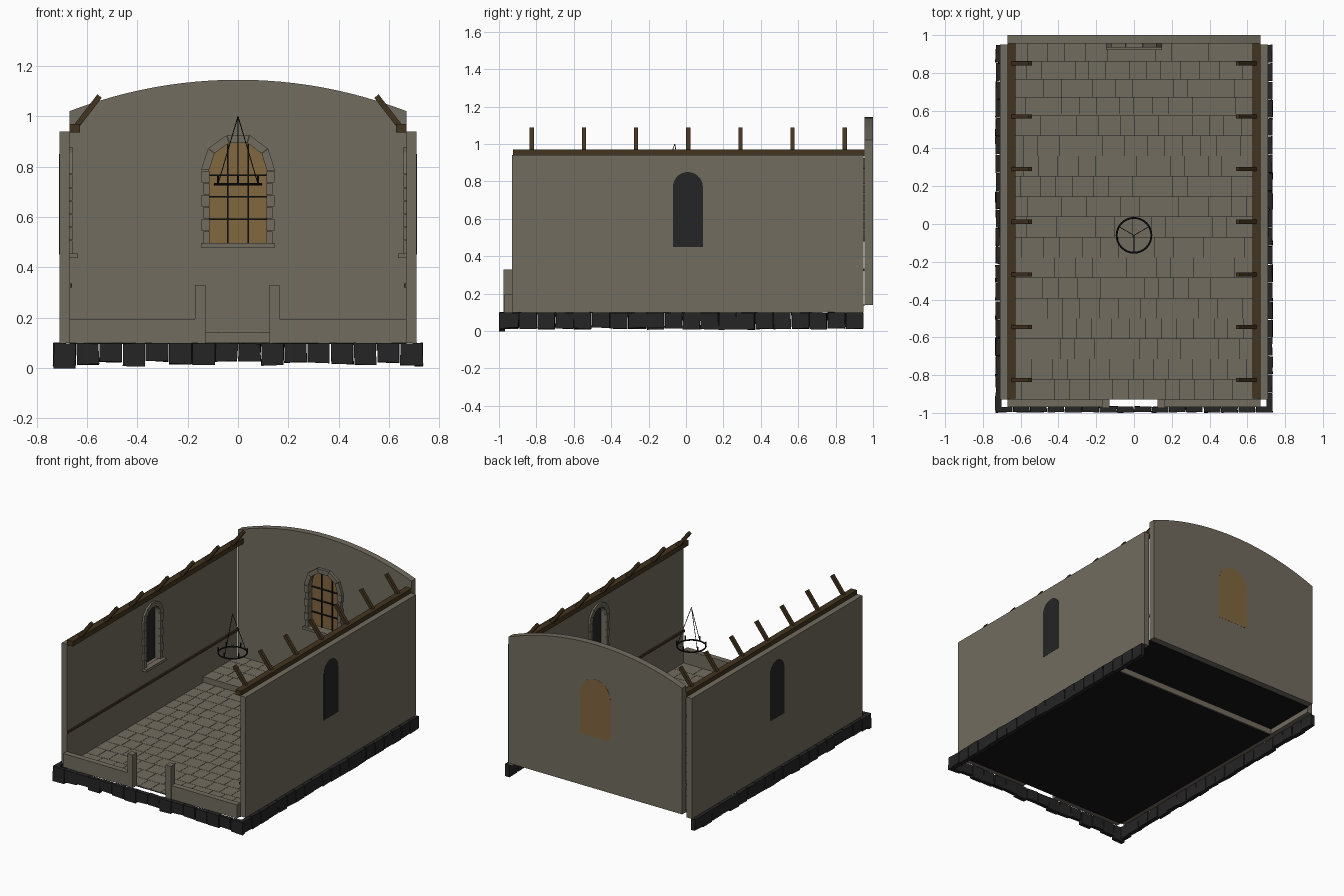
import bpy, bmesh, math, random
from mathutils import Vector, Matrix

random.seed(4)
cube = bpy.data.objects.get("Cube")
if cube:
    bpy.data.objects.remove(cube, do_unlink=True)


def material(name, r, g, b):
    m = bpy.data.materials.new(name)
    m.use_nodes = True
    m.diffuse_color = (r, g, b, 1)
    m.node_tree.nodes["Principled BSDF"].inputs["Base Color"].default_value = (r, g, b, 1)
    return m


STONE = material("grey stone", 0.165, 0.15, 0.115)
DARK = material("dark stone", 0.018, 0.018, 0.018)
WOOD = material("dark wood", 0.055, 0.034, 0.014)
AMBER = material("amber glass", 0.22, 0.135, 0.05)
IRON = material("black iron", 0.008, 0.008, 0.008)


def finish(name, bm, mat):
    bmesh.ops.recalc_face_normals(bm, faces=bm.faces[:])
    mesh = bpy.data.meshes.new(name)
    bm.to_mesh(mesh)
    bm.free()
    mesh.materials.append(mat)
    obj = bpy.data.objects.new(name, mesh)
    bpy.context.collection.objects.link(obj)
    return obj


def add_box(bm, lo, hi, jitter=0.0):
    lo, hi = Vector(lo), Vector(hi)
    verts = bmesh.ops.create_cube(bm, size=1)["verts"]
    for v in verts:
        v.co = (lo + hi) / 2 + v.co * (hi - lo)
        v.co += Vector([random.uniform(-jitter, jitter) for _ in range(3)])


def boxes(name, mat, *pairs):
    bm = bmesh.new()
    for lo, hi in pairs:
        add_box(bm, lo, hi)
    return finish(name, bm, mat)


def add_rod(bm, a, b, r, sides=6):
    a, b = Vector(a), Vector(b)
    turn = (b - a).to_track_quat("Z", "Y").to_matrix().to_4x4()
    bmesh.ops.create_cone(bm, cap_ends=True, segments=sides, radius1=r, radius2=r,
                          depth=(b - a).length, matrix=Matrix.Translation((a + b) / 2) @ turn)


def prisms(name, mat, place, shapes):
    """Each shape is (loops of (u, z), depth start, depth end); inner loops are holes."""
    bm = bmesh.new()
    for loops, d0, d1 in shapes:
        edges = []
        for loop in loops:
            vs = [bm.verts.new((u, z, d0)) for u, z in loop]
            edges += [bm.edges.new((vs[i - 1], vs[i])) for i in range(len(vs))]
        made = bmesh.ops.triangle_fill(bm, use_beauty=True, edges=edges, normal=(0, 0, 1))
        faces = [f for f in made["geom"] if isinstance(f, bmesh.types.BMFace)]
        ext = bmesh.ops.extrude_face_region(bm, geom=faces, use_keep_orig=True)
        for v in ext["geom"]:
            if isinstance(v, bmesh.types.BMVert):
                v.co.z = d1
    for v in bm.verts:
        v.co = place(*v.co)
    return finish(name, bm, mat)


def rect(u0, u1, z0, z1):
    return [(u0, z0), (u1, z0), (u1, z1), (u0, z1)]


def arch(c, r, z0, spring, n=14):
    top = [(c + r * math.cos(math.pi * i / n), spring + r * math.sin(math.pi * i / n))
           for i in range(n + 1)]
    return [(c - r, z0), (c + r, z0)] + top


def window_surround(name, place, c, r, z0, spring, width, depth, sill_depth, stones):
    shapes = [([rect(c - r - width, c + r + width, z0 - 0.018, z0)], -0.005, sill_depth)]
    # Jamb blocks of alternating width
    n = 6
    h = (spring - z0) / n
    for i in range(n):
        w = width * (0.95 if i % 2 else 0.65)
        for s in (-1, 1):
            u = sorted((c + s * (r - 0.004), c + s * (r + w)))
            shapes.append(([rect(*u, z0 + i * h, z0 + (i + 1) * h - 0.002)], -0.005, depth))
    # Flat-edged arch stones
    for i in range(stones):
        a, b = math.pi * i / stones, math.pi * (i + 0.98) / stones
        pts = [(c + q * math.cos(t), spring + q * math.sin(t))
               for q, t in ((r - 0.002, a), (r + width, a), (r + width, b), (r - 0.002, b))]
        shapes.append(([pts], -0.005, depth))
    prisms(name, STONE, place, shapes)


# Side walls with arched windows, mirrored
for side, s in (("left", 1), ("right", -1)):
    def place(u, z, d, s=s):
        return Vector((s * (0.67 - d), u, z))
    opening = arch(0.01, 0.08, 0.45, 0.77)
    prisms(side + "_wall", STONE, place,
           [([rect(-0.93, 0.95, 0.1, 0.94), opening], -0.04, 0)])
    prisms(side + "_window_pane", DARK, place, [([opening], -0.041, -0.034)])
    window_surround(side + "_window_surround", place, 0.01, 0.08, 0.455, 0.77,
                    0.03, 0.013, 0.035, 7)
    prisms(side + "_wall_rail", WOOD, place, [([rect(-0.93, 0.955, 0.32, 0.335)], 0, 0.01)])
    # Roof plate and rafter stubs
    prisms(side + "_roof_plate", WOOD, place, [([rect(-0.925, 0.955, 0.935, 0.97)], 0, 0.043)])
    bm = bmesh.new()
    for i in range(7):
        y = -0.825 + i * 0.279
        box = bmesh.ops.create_cube(bm, size=1)["verts"]
        a, b = Vector((s * 0.65, y, 0.95)), Vector((s * 0.55, y, 1.08))
        turn = (b - a).to_track_quat("Z", "Y").to_matrix()
        for v in box:
            v.co = (a + b) / 2 + turn @ (v.co * Vector((0.022, 0.022, (b - a).length)))
    finish(side + "_rafters", bm, WOOD)


# Back wall with curved top and amber window
def back(u, z, d):
    return Vector((u, 0.955 - d, z))


half, low, peak = 0.67, 1.02, 1.145
rise = peak - low
radius = (half ** 2 + rise ** 2) / (2 * rise)
xs = [half - 2 * half * i / 24 for i in range(25)]
gable = [(-half, 0.14), (half, 0.14)] + \
        [(x, peak - radius + math.sqrt(radius ** 2 - x * x)) for x in xs]
opening = arch(0, 0.117, 0.497, 0.785)
prisms("back_wall", STONE, back, [([gable, opening], -0.045, 0)])
prisms("back_window_glass", AMBER, back, [([opening], -0.046, -0.03)])
window_surround("back_window_surround", back, 0, 0.117, 0.497, 0.785, 0.03, 0.02, 0.034, 5)
bars = [([rect(x - 0.003, x + 0.003, 0.497, 0.89)], -0.03, -0.022) for x in (-0.04, 0.04)]
bars += [([rect(-0.116, 0.116, z - 0.003, z + 0.003)], -0.03, -0.02) for z in (0.59, 0.68, 0.765)]
prisms("back_window_bars", IRON, back, bars)

# Low front wall and gate posts
boxes("front_low_wall", STONE,
      ((-0.67, -0.97, 0.1), (-0.15, -0.93, 0.195)), ((0.15, -0.97, 0.1), (0.67, -0.93, 0.195)))
boxes("gate_posts", STONE,
      ((-0.17, -0.975, 0.1), (-0.13, -0.93, 0.33)), ((0.125, -0.975, 0.1), (0.165, -0.93, 0.33)))


# Paved floor and raised dais
def paving(name, y0, y1, rows, top):
    bm = bmesh.new()
    pitch = (y1 - y0) / rows
    gap = 0.001
    for row in range(rows):
        x, y = -0.67, y0 + row * pitch
        while x < 0.67:
            x2 = x + random.uniform(0.07, 0.13)
            if x2 > 0.62:
                x2 = 0.67
            add_box(bm, (x + gap, y + gap, top - 0.003), (x2 - gap, y + pitch - gap, top))
            x = x2
    finish(name + "_paving", bm, STONE)
    boxes(name + "_bed", IRON, ((-0.67, y0, top - 0.007), (0.67, y1, top - 0.003)))


paving("floor", -0.93, 0.575, 14, 0.102)
paving("dais", 0.575, 0.957, 4, 0.142)
boxes("dais_step", STONE, ((-0.67, 0.573, 0.096), (0.67, 0.583, 0.1415)))

# Rough foundation stones along front and sides
bm = bmesh.new()
step = 1.47 / 16
for i in range(16):
    x = -0.735 + i * step
    z = 0 if i == 0 else random.uniform(0.008, 0.03)
    add_box(bm, (x + 0.002, -0.997, z), (x + step - 0.002, -0.967, 0.098), 0.003)
step = 1.94 / 20
for s in (-1, 1):
    for i in range(20):
        y = -0.99 + i * step
        add_box(bm, (s * 0.703, y + 0.002, random.uniform(0.008, 0.022)),
                (s * 0.733, y + step - 0.002, 0.098), 0.003)
finish("foundation_stones", bm, DARK)

# Hanging ring chandelier
hub = Vector((0, -0.06, 0.73))
bpy.ops.mesh.primitive_torus_add(location=hub, major_radius=0.092, minor_radius=0.005,
                                 major_segments=32, minor_segments=6)
ring = bpy.context.object
ring.name = "chandelier_ring"
ring.data.materials.append(IRON)
bpy.ops.object.shade_smooth_by_angle()
bm = bmesh.new()
for i in range(6):
    a = math.radians(30 + 60 * i)
    rim = hub + 0.092 * Vector((math.cos(a), math.sin(a), 0))
    add_rod(bm, rim, rim + Vector((0, 0, 0.033)), 0.005)
    if i % 2 == 0:
        add_rod(bm, rim, (0, -0.06, 1.0), 0.002)
finish("chandelier_chains_and_candles", bm, IRON)
